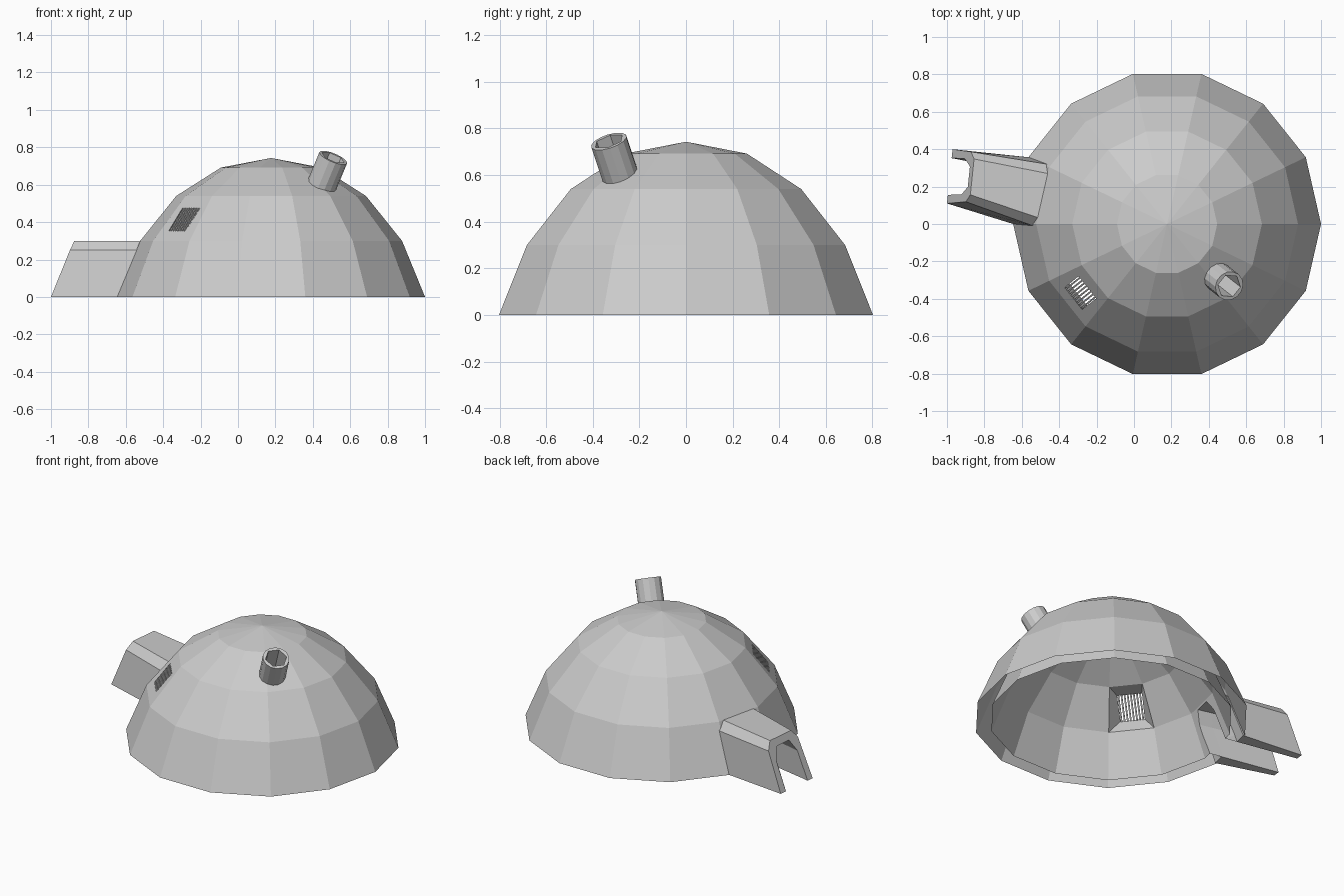
import bpy, bmesh, math
from mathutils import Vector, Matrix

if "Cube" in bpy.data.objects:
    bpy.data.objects.remove(bpy.data.objects["Cube"])

CX, N = 0.177, 14


def add(name, bm):
    bmesh.ops.recalc_face_normals(bm, faces=bm.faces[:])
    me = bpy.data.meshes.new(name)
    bm.to_mesh(me)
    bm.free()
    ob = bpy.data.objects.new(name, me)
    bpy.context.scene.collection.objects.link(ob)
    return ob


def loft(name, a, b):
    # closed solid between two matching cross-sections
    bm = bmesh.new()
    va, vb = [bm.verts.new(p) for p in a], [bm.verts.new(p) for p in b]
    bm.faces.new(va)
    bm.faces.new(vb)
    n = len(a)
    for i in range(n):
        j = (i + 1) % n
        bm.faces.new((va[i], va[j], vb[j], vb[i]))
    return add(name, bm)


def spin(name, profile, n, mat, closed=False):
    # (radius, z) profile turned into an n-sided solid
    bm = bmesh.new()
    rings = []
    for r, z in profile:
        if r == 0:
            rings.append([bm.verts.new(mat @ Vector((0, 0, z)))] * n)
        else:
            rings.append([bm.verts.new(mat @ Vector((r * math.cos(2 * math.pi * i / n),
                          r * math.sin(2 * math.pi * i / n), z))) for i in range(n)])
    pairs = list(zip(rings, rings[1:]))
    if closed:
        pairs.append((rings[-1], rings[0]))
    for a, b in pairs:
        for i in range(n):
            j = (i + 1) % n
            corners = list(dict.fromkeys((a[i], a[j], b[j], b[i])))
            if len(corners) > 2:
                bm.faces.new(corners)
    return add(name, bm)


def box(name, size, mat):
    bm = bmesh.new()
    bmesh.ops.create_cube(bm, size=1, matrix=mat @ Matrix.Diagonal((*size, 1)))
    return add(name, bm)


def cut(ob, cutter):
    m = ob.modifiers.new("cut", 'BOOLEAN')
    m.operation, m.solver, m.object = 'DIFFERENCE', 'EXACT', cutter
    cutter.hide_render = True
    bpy.context.view_layer.update()
    me = bpy.data.meshes.new_from_object(ob.evaluated_get(bpy.context.evaluated_depsgraph_get()))
    ob.modifiers.clear()
    ob.data = me


def frame(angle, tilt, pos):
    # x along the wall, y up the slope, z outward
    h = Vector((math.cos(angle), math.sin(angle), 0))
    z = h * math.sin(tilt) + Vector((0, 0, math.cos(tilt)))
    y = -h * math.cos(tilt) + Vector((0, 0, math.sin(tilt)))
    m = Matrix((y.cross(z), y, z)).transposed().to_4x4()
    m.translation = Vector(pos)
    return m


# hollow dome shell
outer = [(0.823, 0), (0.70, 0.30), (0.507, 0.54), (0.268, 0.692), (0, 0.743)]
inner = [(0, 0.66), (0.238, 0.615), (0.45, 0.48), (0.622, 0.267), (0.73, 0)]
dome = spin("dome", outer + inner, N, Matrix.Translation((CX, 0, 0)), closed=True)


# entrance tunnel growing out of one wall panel
def section(f, profile, narrow=0):
    ends = [(Vector((-1.0, 0.11, 0)), Vector((-0.646, 0, 0))),
            (Vector((-0.97, 0.40, 0)), Vector((-0.565, 0.357, 0)))]
    a, b = (p.lerp(q, f) for p, q in ends)
    lean = Vector((0.4, -0.01, 1)).lerp(Vector((0.39, -0.087, 1)), f)
    return [a.lerp(b, 0.5 + (t - 0.5) * (1 - narrow * f)) + lean * z for t, z in profile]


arch = [(0, 0), (0.04, 0.25), (0.17, 0.30), (0.83, 0.30), (0.96, 0.25), (1, 0)]
hole = [(0.16, -0.03), (0.17, 0.18), (0.31, 0.255), (0.69, 0.255), (0.83, 0.18), (0.84, -0.03)]
tunnel = loft("entrance_tunnel", section(0, arch), section(1.03, arch))
door = loft("doorway_cutter", section(-0.2, hole, 0.18), section(1.7, hole, 0.18))
cut(tunnel, door)
cut(dome, door)

# tilted chimney pipe, round outside and six-sided inside
step = 2 * math.pi / N
pipe = frame(-1.5 * step, math.radians(28), (0.445, -0.28, 0.59))
chimney = spin("chimney", [(0, -0.01), (0.08, -0.01), (0.08, 0.175), (0, 0.175)], 14, pipe)
bore = spin("chimney_cutter", [(0, -0.12), (0.066, -0.12), (0.066, 0.22), (0, 0.22)], 6, pipe)
cut(chimney, bore)
cut(dome, bore)

# barred vent window, its recess widening to a whole inner panel
va = math.pi + 1.5 * step
vent = frame(va, math.atan2(0.24, 0.188),
             (CX + 0.592 * math.cos(va), 0.592 * math.sin(va), 0.415))
small = [vent @ Vector((x * 0.075, y * 0.078, 0)) for x, y in ((-1, -1), (1, -1), (1, 1), (-1, 1))]
panel = [Vector((CX + r * math.cos(va + s * step / 2), r * math.sin(va + s * step / 2), z))
         for (r, z), s in ((inner[3], -1), (inner[3], 1), (inner[2], 1), (inner[2], -1))]
if (small[1] - small[0]).dot(panel[1] - panel[0]) < 0:
    panel = [panel[i] for i in (1, 0, 3, 2)]
cut(dome, loft("vent_cutter", [a.lerp(b, -0.05) for a, b in zip(small, panel)],
               [a.lerp(b, 1.01) for a, b in zip(small, panel)]))
for i in range(8):
    x = -0.066 + i * 0.132 / 7
    box(f"vent_bar_{i + 1}", (0.009, 0.16, 0.008), vent @ Matrix.Translation((x, 0, -0.005)))

# the shell is open underneath, between its outer and inner walls
bm = bmesh.new()
bm.from_mesh(dome.data)
bmesh.ops.delete(bm, geom=[f for f in bm.faces if all(abs(v.co.z) < 1e-4 for v in f.verts)],
                 context='FACES')
bm.to_mesh(dome.data)
bm.free()

for ob in list(bpy.data.objects):
    if ob.name.endswith("_cutter"):
        bpy.data.objects.remove(ob)
